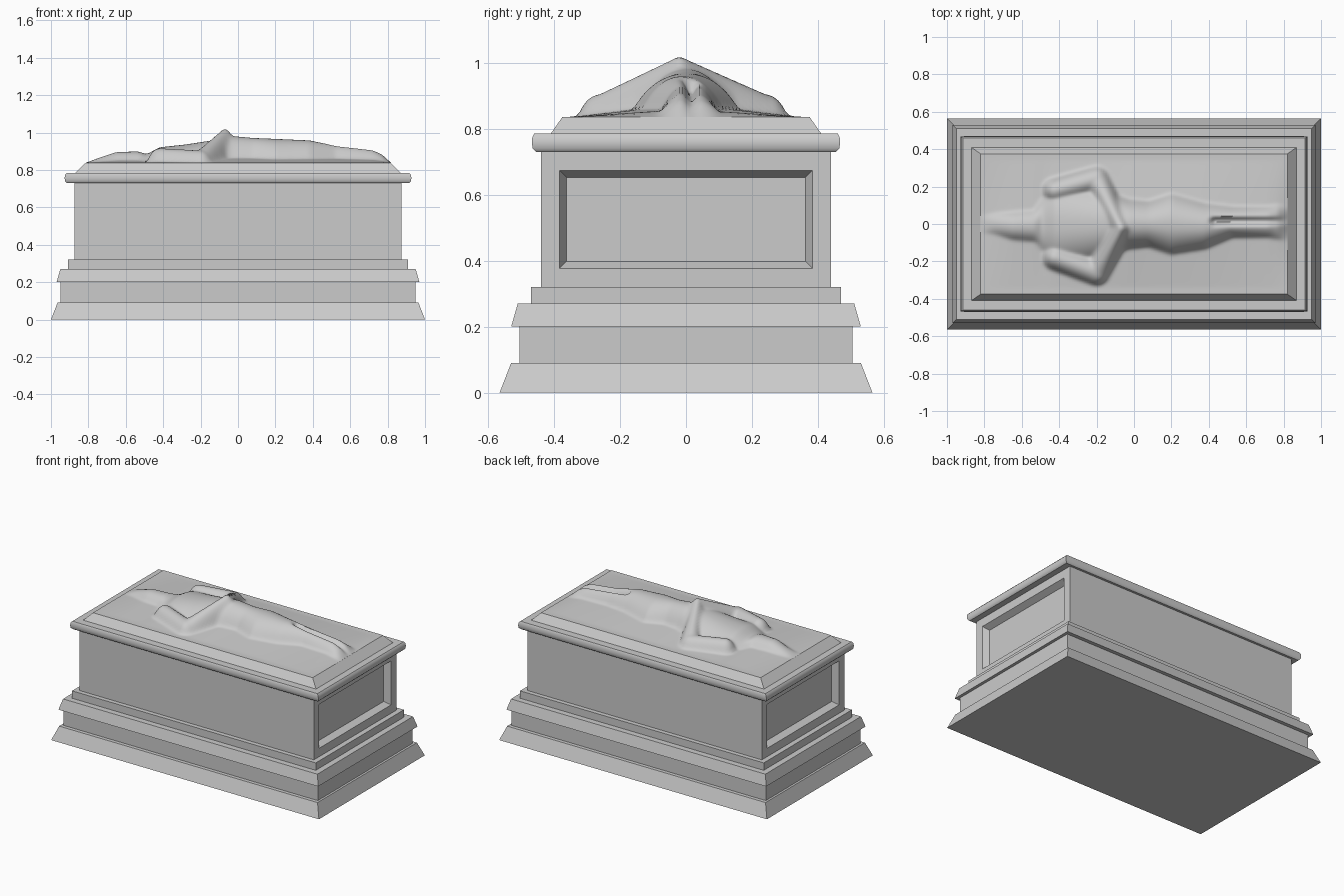
import bpy, bmesh, math
from mathutils import Vector

if "Cube" in bpy.data.objects:
    bpy.data.objects.remove(bpy.data.objects["Cube"], do_unlink=True)

stone = bpy.data.materials.new("pale_stone")
stone.use_nodes = True
stone.diffuse_color = (0.6, 0.6, 0.6, 1)
stone.node_tree.nodes["Principled BSDF"].inputs["Base Color"].default_value = (0.6, 0.6, 0.6, 1)


def finish(name, bm, smooth=None):
    bmesh.ops.recalc_face_normals(bm, faces=bm.faces)
    mesh = bpy.data.meshes.new(name)
    bm.to_mesh(mesh)
    bm.free()
    mesh.materials.append(stone)
    obj = bpy.data.objects.new(name, mesh)
    bpy.context.collection.objects.link(obj)
    if smooth:
        bpy.ops.object.select_all(action='DESELECT')
        obj.select_set(True)
        bpy.context.view_layer.objects.active = obj
        bpy.ops.object.shade_smooth_by_angle(angle=math.radians(smooth))
    return obj


def tier(*rings):
    """Stack of rectangles, each given as half length, half width, height."""
    bm = bmesh.new()
    loops = [[bm.verts.new((sx * hx, sy * hy, z)) for sx, sy in ((-1, -1), (1, -1), (1, 1), (-1, 1))]
             for hx, hy, z in rings]
    for low, high in zip(loops, loops[1:]):
        for i in range(4):
            j = (i + 1) % 4
            bm.faces.new((low[i], low[j], high[j], high[i]))
    bm.faces.new(loops[0])
    bm.faces.new(loops[-1])
    bmesh.ops.recalc_face_normals(bm, faces=bm.faces)
    return bm


# Stepped base
finish("plinth", tier((1, .565, 0), (.965, .53, .09)))
finish("lower_step", tier((.95, .505, .09), (.95, .505, .2)))
finish("base_moulding", tier((.97, .53, .2), (.95, .51, .27)))
finish("upper_step", tier((.91, .47, .27), (.91, .47, .32)))

# Chest with a recessed panel in each end
chest = tier((.875, .44, .32), (.875, .44, .73))
for side in (-1, 1):
    chest.normal_update()
    end = [f for f in chest.faces if f.normal.x * side > .9]
    bmesh.ops.inset_region(chest, faces=end, thickness=.08)
    bmesh.ops.inset_region(chest, faces=end, thickness=.03, depth=-.04)
finish("chest", chest)

# Lid with a rounded rim, and the bevelled slab on it
finish("lid", tier((.915, .455, .73), (.925, .465, .74), (.927, .467, .757),
                   (.925, .466, .774), (.915, .46, .785)), 40)
finish("slab", tier((.87, .41, .785), (.82, .375, .835)))

# Draped figure: position along the slab, centre, half width, height
BODY = [(-.82, 0, .05, 0), (-.74, 0, .06, .03), (-.65, -.01, .08, .06), (-.53, -.01, .09, .063),
        (-.49, 0, .15, .047), (-.42, 0, .21, .085), (-.28, 0, .2, .1), (-.15, 0, .19, .12),
        (-.03, 0, .14, .145), (.08, 0, .13, .135), (.2, 0, .17, .13), (.38, -.01, .13, .122),
        (.52, .01, .09, .1), (.72, .01, .09, .075), (.77, .01, .1, .05), (.82, 0, .1, 0)]
# Shoulder, elbow and joined hands, with height in the third value
HANDS = Vector((-.07, -.02, .185))
ARMS = [(Vector((-.42, .18, .08)), Vector((-.2, .24, .068)), HANDS),
        (Vector((-.42, -.18, .08)), Vector((-.2, -.26, .068)), HANDS)]


def body_at(x):
    for a, b in zip(BODY, BODY[1:]):
        if x <= b[0]:
            t = max(0, (x - a[0]) / (b[0] - a[0]))
            return [p + (q - p) * t for p, q in zip(a[1:], b[1:])]
    return BODY[-1][1:]


def limb(x, y, a, b, radius=.065):
    flat = (b - a).xy
    t = min(1, max(0, (Vector((x, y)) - a.xy).dot(flat) / flat.length_squared))
    mid = a.lerp(b, t)
    d = (Vector((x, y)) - mid.xy).length / radius
    return mid.z * max(0, 1 - d * d) ** .6


def drape(x, y):
    centre, width, height = body_at(x)
    t = abs(y - centre) / width
    h = height * max(0, 1 - t ** 2.2) ** .8
    h = max(h, .3 * height * max(0, 1 - abs(y) / .34))
    for shoulder, elbow, hand in ARMS:
        h = max(h, limb(x, y, shoulder, elbow), limb(x, y, elbow, hand))
    if x > .42:  # crease between the legs
        h *= 1 - .55 * max(0, 1 - abs(y - .015) / .025)
    return .836 + h


bm = bmesh.new()
NX, NY = 132, 72
bmesh.ops.create_grid(bm, x_segments=NX, y_segments=NY, size=1)
for v in bm.verts:
    v.co.x *= .82
    v.co.y *= .375
    v.co.z = drape(v.co.x, v.co.y)
# Soften the cloth between folds
for _ in range(3):
    inner = [v for v in bm.verts if not v.is_boundary]
    bmesh.ops.smooth_vert(bm, verts=inner, factor=.4, use_axis_z=True)
finish("draped_figure", bm, 60)
